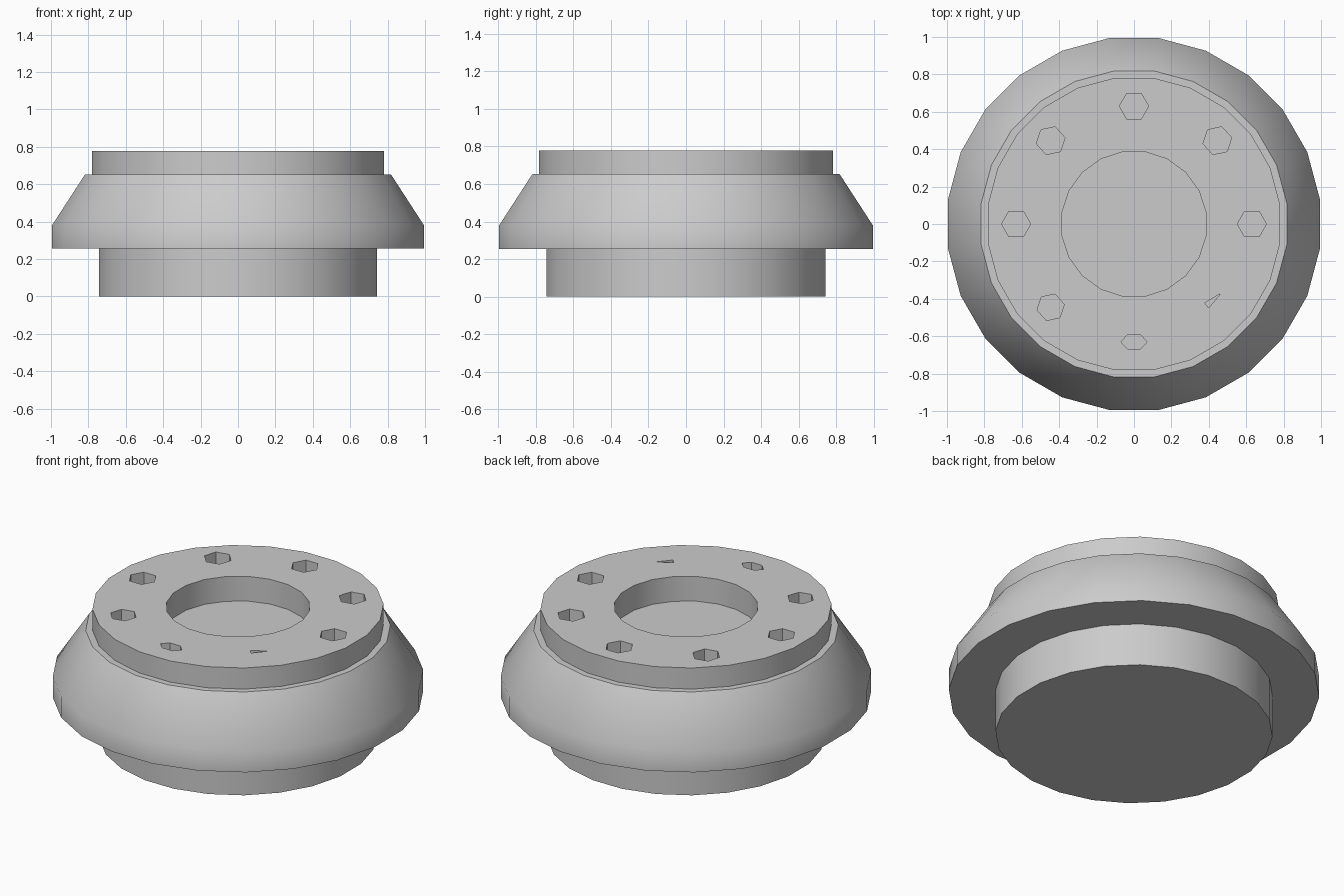
import bpy, bmesh
from math import cos, sin, pi, radians

cube = bpy.data.objects.get("Cube")
if cube:
    bpy.data.objects.remove(cube, do_unlink=True)

SIDES = 24
steel = bpy.data.materials.new("plain_grey")
steel.use_nodes = True
grey = (0.6, 0.6, 0.6, 1)
steel.diffuse_color = grey
steel.node_tree.nodes["Principled BSDF"].inputs["Base Color"].default_value = grey


def lathe(name, profile, sides=SIDES, turn=0.5, centre=(0, 0), stretch=(1, 1), spin=0):
    """Closed solid of revolution from (radius, z) pairs, bottom to top."""
    bm = bmesh.new()
    rings = []
    for r, z in profile:
        ring = []
        for i in range(sides):
            a = 2 * pi * (i + turn) / sides
            x, y = r * cos(a) * stretch[0], r * sin(a) * stretch[1]
            ring.append(bm.verts.new((centre[0] + x * cos(spin) - y * sin(spin),
                                      centre[1] + x * sin(spin) + y * cos(spin), z)))
        rings.append(ring)
    for low, high in zip(rings, rings[1:]):
        for i in range(sides):
            j = (i + 1) % sides
            bm.faces.new((low[i], low[j], high[j], high[i]))
    bm.faces.new(rings[0][::-1])
    bm.faces.new(rings[-1])
    mesh = bpy.data.meshes.new(name)
    bm.to_mesh(mesh)
    bm.free()
    mesh.materials.append(steel)
    obj = bpy.data.objects.new(name, mesh)
    bpy.context.collection.objects.link(obj)
    return obj


# Hub body: foot, wide rim, sloped shoulder and top collar
hub = lathe("hub_body", [(0.75, 0), (0.75, 0.255), (1.003, 0.255), (1.003, 0.38),
                         (0.825, 0.652), (0.788, 0.652), (0.788, 0.778)])

# Centre bore and the ring of bolt holes
cutters = [lathe("bore_cutter", [(0.39, 0.63), (0.39, 0.9)], 20)]
worn = {225: (0.95, 0.95), 270: (0.9, 0.55), 315: (0.85, 0.25)}  # partly filled holes
for angle in range(0, 360, 45):
    a = radians(angle)
    radius = 0.585 if angle == 315 else 0.63
    cutters.append(lathe("bolt_hole_cutter", [(0.078, 0.65), (0.078, 0.9)],
                         3 if angle == 315 else 6, 0,
                         (radius * cos(a), radius * sin(a)), worn.get(angle, (1, 1)),
                         radians(40) if angle == 315 else radians(12 * (angle // 45 % 2))))

bpy.context.view_layer.objects.active = hub
hub.select_set(True)
for cutter in cutters:
    cut = hub.modifiers.new("cut", "BOOLEAN")
    cut.operation = "DIFFERENCE"
    cut.solver = "EXACT"
    cut.object = cutter
    bpy.ops.object.modifier_apply(modifier=cut.name)
for cutter in cutters:
    bpy.data.objects.remove(cutter, do_unlink=True)

# Smooth round walls, crisp edges
bpy.ops.object.select_all(action="DESELECT")
hub.select_set(True)
bpy.ops.object.shade_smooth_by_angle(angle=radians(35))
